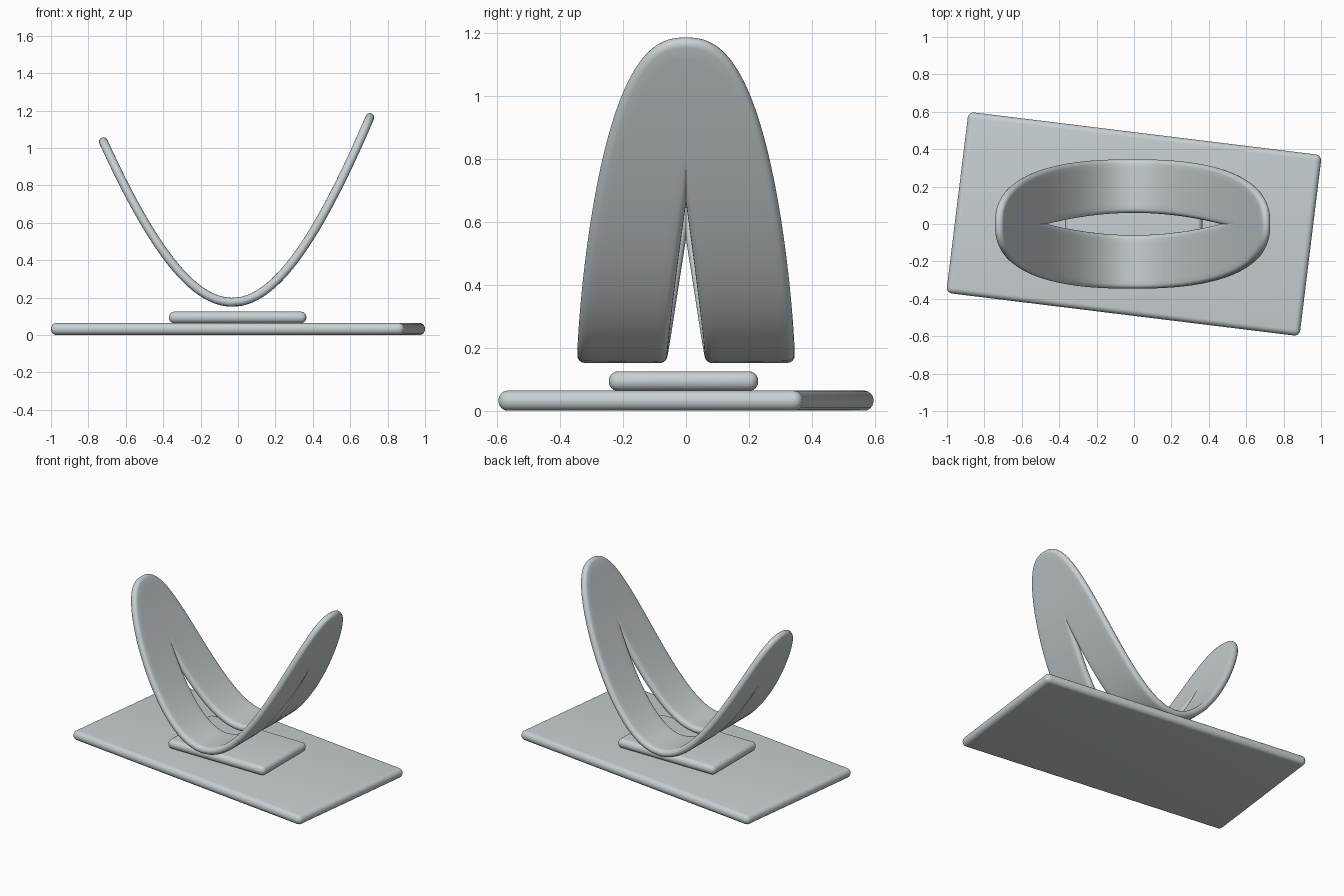
import bpy, bmesh, math
from mathutils import Vector

if "Cube" in bpy.data.objects:
    bpy.data.objects.remove(bpy.data.objects["Cube"])

grey = bpy.data.materials.new("pale_grey")
grey.diffuse_color = (0.58, 0.63, 0.65, 1)
grey.use_nodes = True
grey.node_tree.nodes["Principled BSDF"].inputs["Base Color"].default_value = grey.diffuse_color


def finish(name, bm, angle):
    bmesh.ops.recalc_face_normals(bm, faces=bm.faces)
    me = bpy.data.meshes.new(name)
    bm.to_mesh(me)
    bm.free()
    ob = bpy.data.objects.new(name, me)
    bpy.context.collection.objects.link(ob)
    me.materials.append(grey)
    bpy.ops.object.select_all(action='DESELECT')
    ob.select_set(True)
    bpy.context.view_layer.objects.active = ob
    bpy.ops.object.shade_smooth_by_angle(angle=math.radians(angle))
    return ob


def rounded_slab(name, size, loc, turn=0.0):
    bm = bmesh.new()
    bmesh.ops.create_cube(bm, size=1)
    bmesh.ops.scale(bm, vec=size, verts=bm.verts)
    bmesh.ops.bevel(bm, geom=bm.edges[:], offset=size[2] * 0.48,
                    segments=6, profile=0.5, affect='EDGES')
    ob = finish(name, bm, 35)
    ob.location = loc
    ob.rotation_euler.z = math.radians(turn)


# Base slab, slightly turned, and the small plinth on it
rounded_slab("base_slab", (1.903, 0.975, 0.064), (0, 0, 0.032), -7)
rounded_slab("plinth", (0.735, 0.475, 0.062), (-0.002, -0.008, 0.094))

# Split curved band: a ring draped over a hanging curve
R = 0.0235          # half thickness
LOW = -0.03         # x of the lowest point


def drape(x, y):
    d = x - LOW
    c = 2.76 if d > 0 else 2.68
    return Vector((x, y, 0.175 + c * (math.sqrt(1 + (d / 0.8) ** 2) - 1)))


def normal(x):
    slope = (drape(x + 1e-4, 0).z - drape(x - 1e-4, 0).z) / 2e-4
    return Vector((-slope, 0, 1)).normalized()


def power(v, e):
    return math.copysign(abs(v) ** e, v)


def plan(t, s):
    # s = 0 on the lens-shaped slit, s = 1 on the outer oval
    c, n = math.cos(t), math.sin(t)
    xi, yi = 0.55 * c, 0.083 * n * abs(n)
    xo, yo = -0.0075 + 0.7125 * power(c, 0.8), 0.322 * power(n, 0.8)
    return xi + (xo - xi) * s, yi + (yo - yi) * s


def edge_out(t, s):
    # direction across the rim, lying in the surface
    e = 1e-3
    tangent = drape(*plan(t + e, s)) - drape(*plan(t - e, s))
    d = tangent.cross(normal(plan(t, s)[0])).normalized()
    return d if s > 0.5 else -d


def section(t):
    pts = []
    steps, arc = 10, 8
    for side, order in ((1, range(steps + 1)), (-1, range(steps, -1, -1))):
        for k in order:
            p = plan(t, k / steps)
            pts.append(drape(*p) + normal(p[0]) * R * side)
        # Half-round rim at the end of this run
        s = 1.0 if side == 1 else 0.0
        p = plan(t, s)
        d, n = edge_out(t, s), normal(p[0]) * side
        for k in range(1, arc):
            a = math.pi * k / arc
            pts.append(drape(*p) + d * R * math.sin(a) + n * R * math.cos(a))
    return pts


bm = bmesh.new()
N = 160
rings = [[bm.verts.new(p) for p in section(2 * math.pi * (i + 0.5) / N)] for i in range(N)]
for i in range(N):
    a, b = rings[i], rings[(i + 1) % N]
    for j in range(len(a)):
        k = (j + 1) % len(a)
        bm.faces.new((a[j], b[j], b[k], a[k]))
finish("split_curved_band", bm, 50)
